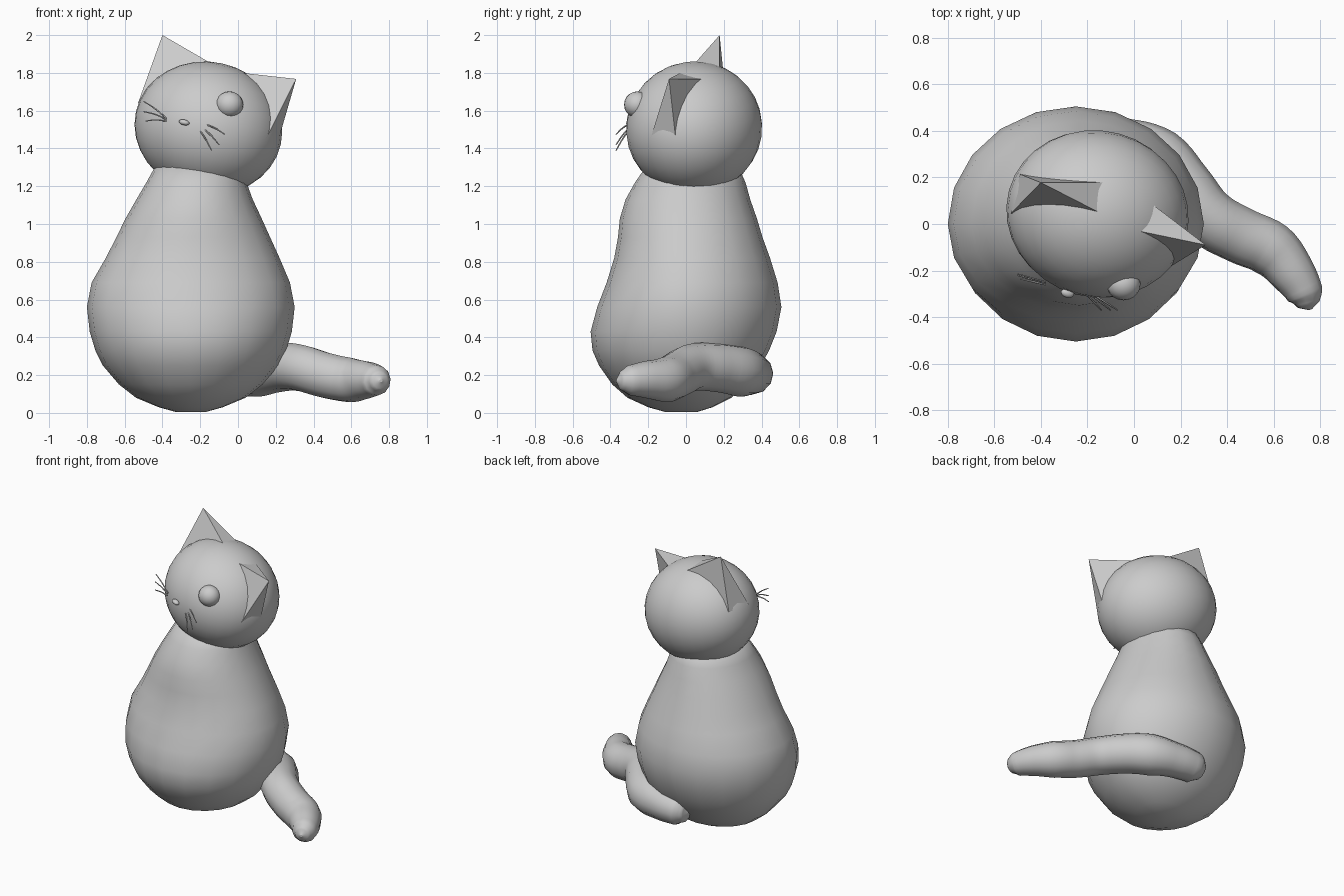
import bpy, bmesh
from math import cos, sin, pi, radians
from mathutils import Vector


def mesh_object(name, bm, smooth=True):
    bmesh.ops.recalc_face_normals(bm, faces=bm.faces)
    me = bpy.data.meshes.new(name)
    for f in bm.faces:
        f.smooth = smooth
    bm.to_mesh(me)
    bm.free()
    ob = bpy.data.objects.new(name, me)
    bpy.context.collection.objects.link(ob)
    return ob


def ellipsoid(name, loc, radii, rot=(0, 0, 0), seg=32):
    bm = bmesh.new()
    bmesh.ops.create_uvsphere(bm, u_segments=seg, v_segments=seg // 2, radius=1)
    bmesh.ops.scale(bm, vec=radii, verts=bm.verts)
    ob = mesh_object(name, bm)
    ob.location = loc
    ob.rotation_euler = [radians(a) for a in rot]
    return ob


def tube(name, points, radii, res=4):
    cu = bpy.data.curves.new(name, 'CURVE')
    cu.dimensions = '3D'
    cu.bevel_depth = 1
    cu.bevel_resolution = res
    cu.resolution_u = 5
    cu.use_fill_caps = True
    sp = cu.splines.new('BEZIER')
    sp.bezier_points.add(len(points) - 1)
    for bp, p, r in zip(sp.bezier_points, points, radii):
        bp.co = p
        bp.radius = r
        bp.handle_left_type = bp.handle_right_type = 'AUTO'
    ob = bpy.data.objects.new(name, cu)
    bpy.context.collection.objects.link(ob)
    return ob


def ear(name, apex, corners):
    # four-sided spike whose edges run on into the head
    bm = bmesh.new()
    a = Vector(apex)
    top = bm.verts.new(a)
    base = [bm.verts.new(a + (Vector(c) - a) * 1.12) for c in corners]
    for i in range(4):
        bm.faces.new((top, base[i], base[(i + 1) % 4]))
    bm.faces.new(base[::-1])
    return mesh_object(name, bm, False)


# Body: rings of (z, centre x, half width, front depth, back depth)
rings = [(0.005, -0.25, 0.08, 0.11, 0.06), (0.03, -0.25, 0.17, 0.20, 0.14),
         (0.08, -0.25, 0.29, 0.31, 0.24), (0.15, -0.25, 0.38, 0.39, 0.32),
         (0.25, -0.25, 0.465, 0.46, 0.395), (0.33, -0.25, 0.505, 0.495, 0.44),
         (0.43, -0.25, 0.535, 0.505, 0.48), (0.56, -0.25, 0.55, 0.47, 0.505),
         (0.69, -0.25, 0.525, 0.42, 0.485), (0.82, -0.24, 0.46, 0.38, 0.445),
         (0.93, -0.237, 0.407, 0.36, 0.405), (1.03, -0.235, 0.36, 0.35, 0.375),
         (1.13, -0.23, 0.308, 0.32, 0.34), (1.22, -0.22, 0.265, 0.27, 0.315),
         (1.32, -0.21, 0.22, 0.20, 0.27)]
N = 20
bm = bmesh.new()
loops = []
for z, cx, w, f, b in rings:
    loops.append([bm.verts.new((cx + w * cos(t), (b if sin(t) > 0 else f) * sin(t), z))
                  for t in (2 * pi * i / N for i in range(N))])
for lo, hi in zip(loops, loops[1:]):
    for i in range(N):
        j = (i + 1) % N
        bm.faces.new((lo[i], lo[j], hi[j], hi[i]))
bm.faces.new(loops[0][::-1])
bm.faces.new(loops[-1])
mesh_object("body", bm)

# Head, single eye and nose
ellipsoid("head", (-0.157, 0.043, 1.508), (0.396, 0.358, 0.35), (0, 13, -15))
ellipsoid("eye", (-0.045, -0.258, 1.632), (0.073, 0.07, 0.07), seg=20)
ellipsoid("nose", (-0.285, -0.297, 1.538), (0.03, 0.02, 0.015), (0, 13, -15), 12)

# Ears
ear("left_ear", (-0.40, 0.178, 2.0),
    [(-0.515, 0.06, 1.68), (-0.15, 0.05, 1.855), (-0.14, 0.178, 1.835), (-0.48, 0.21, 1.68)])
ear("right_ear", (0.308, -0.09, 1.768),
    [(0.02, -0.03, 1.80), (0.085, 0.08, 1.767), (0.23, -0.06, 1.50), (0.165, -0.178, 1.485)])

# Whiskers
whiskers = [((-0.38, -0.25, 1.56), (-0.50, -0.215, 1.65)),
            ((-0.38, -0.255, 1.555), (-0.50, -0.22, 1.595)),
            ((-0.38, -0.26, 1.545), (-0.49, -0.235, 1.545)),
            ((-0.18, -0.30, 1.53), (-0.07, -0.37, 1.475)),
            ((-0.19, -0.30, 1.51), (-0.10, -0.37, 1.42)),
            ((-0.205, -0.30, 1.50), (-0.14, -0.37, 1.39))]
for i, (a, b) in enumerate(whiskers):
    mid = (Vector(a) + Vector(b)) / 2 + Vector((0, 0, 0.006))
    tube(f"whisker_{i + 1}", [a, mid, b], [0.004, 0.004, 0.003], 1)

# Tail curling round from the back to the right
path = [(-0.27, 0.35, 0.20), (-0.25, 0.352, 0.20), (-0.20, 0.355, 0.205), (-0.05, 0.34, 0.21),
        (0.10, 0.28, 0.22), (0.21, 0.16, 0.24), (0.32, 0.03, 0.24), (0.46, -0.05, 0.20),
        (0.59, -0.11, 0.175), (0.68, -0.21, 0.175), (0.735, -0.30, 0.172),
        (0.75, -0.345, 0.17), (0.757, -0.368, 0.17)]
tube("tail", path, [0.02, 0.07, 0.105, 0.115, 0.135, 0.13, 0.125, 0.123, 0.12, 0.10, 0.08, 0.05, 0.008])
